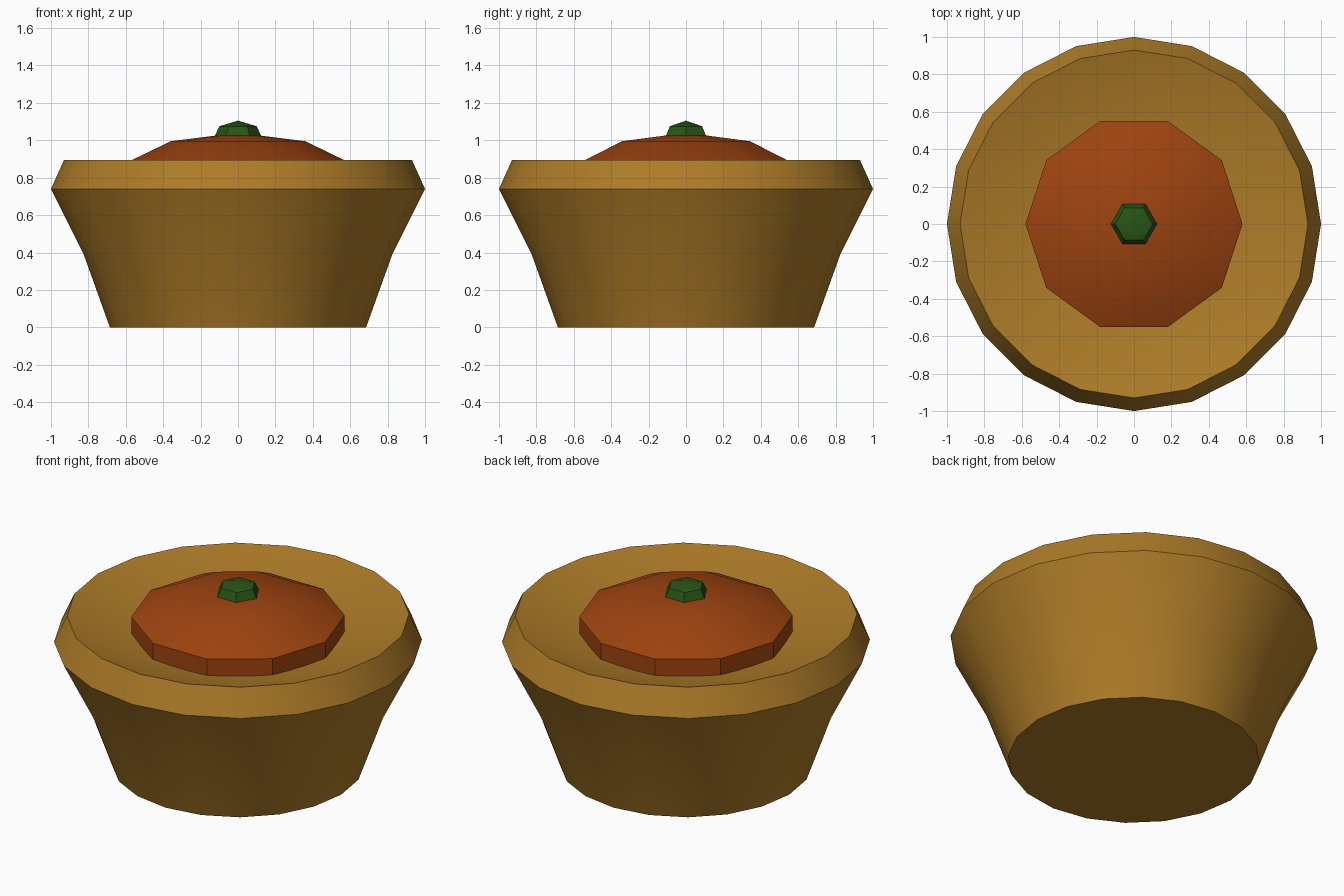
import bpy, bmesh, math

if "Cube" in bpy.data.objects:
    bpy.data.objects.remove(bpy.data.objects["Cube"])


def material(name, rgb):
    m = bpy.data.materials.new(name)
    m.diffuse_color = (*rgb, 1.0)
    m.use_nodes = True
    m.node_tree.nodes["Principled BSDF"].inputs["Base Color"].default_value = m.diffuse_color
    return m


def lathe(name, profile, sides, mat):
    """Spin (radius, height) points about z; radius 0 is a tip, open ends get a cap."""
    bm = bmesh.new()
    rings = []
    for r, z in profile:
        if r == 0:
            rings.append([bm.verts.new((0, 0, z))] * sides)
        else:
            rings.append([bm.verts.new((r * math.cos(math.tau * i / sides),
                                        r * math.sin(math.tau * i / sides), z))
                          for i in range(sides)])
    for a, b in zip(rings, rings[1:]):
        for i in range(sides):
            j = (i + 1) % sides
            quad = list(dict.fromkeys((a[i], a[j], b[j], b[i])))
            bm.faces.new(quad)
    for ring in (rings[0], rings[-1]):
        if ring[0] is not ring[1]:
            bm.faces.new(ring)
    bmesh.ops.recalc_face_normals(bm, faces=bm.faces)
    mesh = bpy.data.meshes.new(name)
    bm.to_mesh(mesh)
    bm.free()
    mesh.materials.append(mat)
    obj = bpy.data.objects.new(name, mesh)
    bpy.context.collection.objects.link(obj)
    bpy.ops.object.select_all(action='DESELECT')
    obj.select_set(True)
    bpy.context.view_layer.objects.active = obj
    bpy.ops.object.shade_smooth_by_angle(angle=math.radians(30))
    return obj


crust = material("golden_brown", (0.42, 0.20, 0.021))
filling = material("burnt_orange", (0.34, 0.056, 0.005))
leaf = material("dark_green", (0.022, 0.09, 0.008))

# Flared cup with a bevelled rim and a shallow dished top
lathe("cup", [(0.685, 0), (0.825, 0.39), (1.0, 0.74), (0.93, 0.895), (0.56, 0.785)], 20, crust)

# Low domed topping sitting in the dish
lathe("topping", [(0.58, 0.77), (0.58, 0.888), (0.36, 0.995), (0, 1.04)], 10, filling)

# Small hexagonal garnish on the summit
lathe("garnish", [(0.13, 1.01), (0.10, 1.075), (0, 1.105)], 6, leaf)
